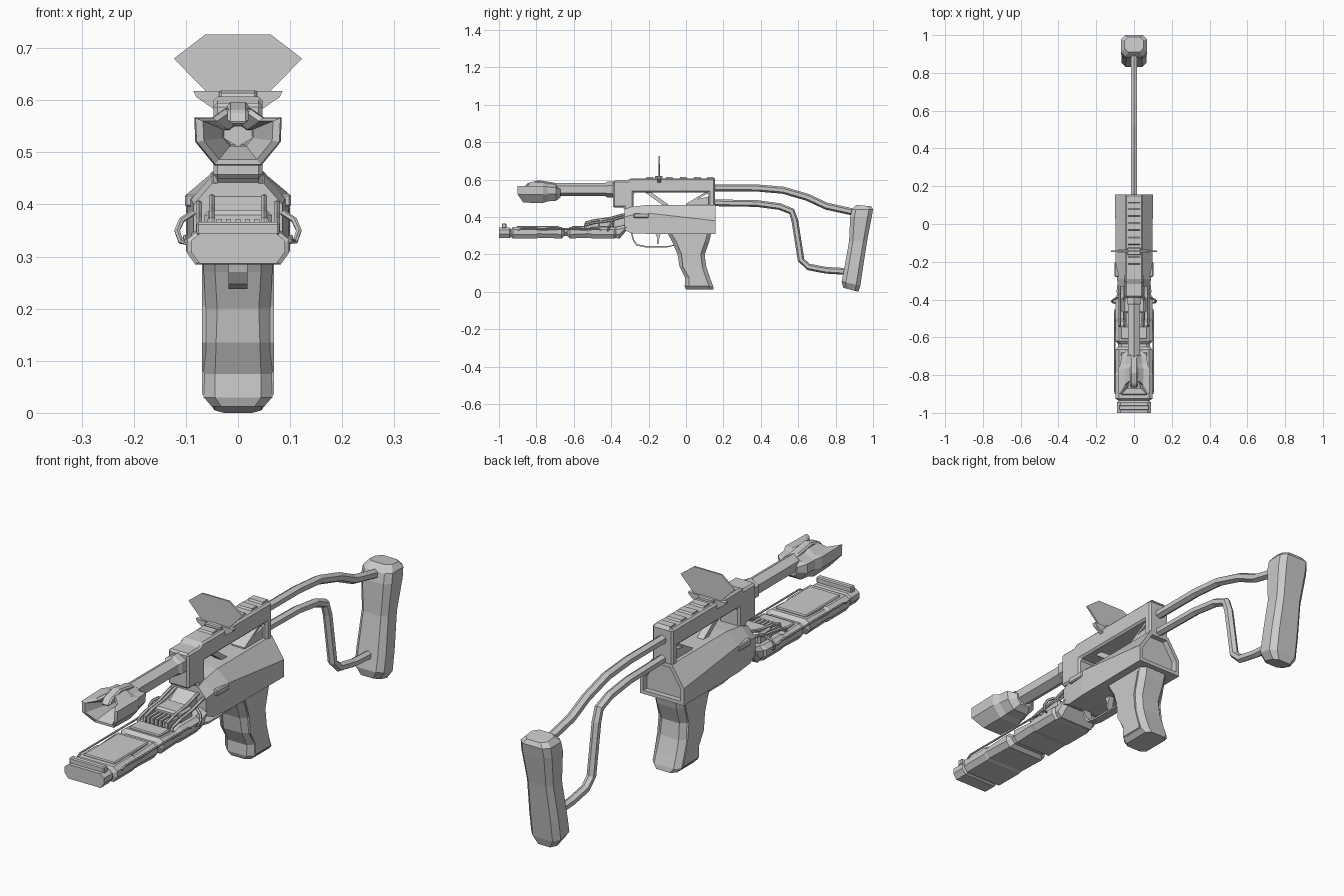
import bpy, bmesh, math
from mathutils import Vector


def mesh_obj(name, verts, faces, bevel=0):
    me = bpy.data.meshes.new(name)
    me.from_pydata([tuple(v) for v in verts], [], faces)
    bm = bmesh.new()
    bm.from_mesh(me)
    bmesh.ops.recalc_face_normals(bm, faces=bm.faces)
    bm.to_mesh(me)
    bm.free()
    ob = bpy.data.objects.new(name, me)
    bpy.context.collection.objects.link(ob)
    if bevel:
        m = ob.modifiers.new("bevel", 'BEVEL')
        m.width, m.segments, m.limit_method = bevel, 1, 'ANGLE'
    return ob


def loft(name, rings, bevel=0):
    """Skin a list of equal-length rings and cap both ends."""
    n = len(rings[0])
    verts = [v for r in rings for v in r]
    faces = [list(range(n)), list(range(len(verts) - n, len(verts)))]
    for k in range(len(rings) - 1):
        for i in range(n):
            j = (i + 1) % n
            faces.append([k*n + i, k*n + j, (k+1)*n + j, (k+1)*n + i])
    return mesh_obj(name, verts, faces, bevel)


def side_prism(name, yz, hw, bevel=0, x=0):
    return loft(name, [[(x + s*hw, y, z) for y, z in yz] for s in (-1, 1)], bevel)


def box(name, x0, x1, y0, y1, z0, z1, bevel=0):
    return side_prism(name, [(y0, z0), (y1, z0), (y1, z1), (y0, z1)],
                      (x1 - x0)/2, bevel, (x0 + x1)/2)


def sym(half):
    """Mirror a top-to-bottom half outline across x."""
    return half + [(-x, z) for x, z in reversed(half)]


def tube(name, pts, r, sides=6):
    pts = [Vector(p) for p in pts]
    rings = []
    for i, p in enumerate(pts):
        t = (pts[min(i+1, len(pts)-1)] - pts[max(i-1, 0)]).normalized()
        a = Vector((1, 0, 0)) if abs(t.x) < 0.9 else Vector((0, 0, 1))
        u = t.cross(a).normalized()
        v = t.cross(u)
        rings.append([p + r*(math.cos(2*math.pi*k/sides)*u + math.sin(2*math.pi*k/sides)*v)
                      for k in range(sides)])
    return loft(name, rings)


def column(name, rows):
    """Vertical loft of octagons: z, slope, y front, y back, half width, chamfer."""
    rings = []
    for z, dz, a, b, w, c in rows:
        o = [(w-c, a), (w, a+c), (w, b-c), (w-c, b), (c-w, b), (-w, b-c), (-w, a+c), (c-w, a)]
        rings.append([(x, y, z + dz*(y-a)/(b-a)) for x, y in o])
    return loft(name, rings)


# Upper receiver: open frame around the window
side_prism("upper_receiver", [(-.39, .595), (-.31, .595), (-.30, .607), (.155, .607), (.155, .45),
                              (.12, .45), (.12, .53), (-.28, .53), (-.28, .43), (-.33, .43),
                              (-.33, .45), (-.39, .45)], .047, .012)
side_prism("window_wedge", [(0, .47), (.125, .545), (.125, .53), (.06, .495), (.125, .51),
                            (.125, .46), (0, .46)], .03)
side_prism("window_strut", [(-.225, .535), (-.19, .535), (-.085, .46), (-.12, .46)], .015)
for y in (-.19, -.085, -.01, .065, .135):
    side_prism("rail_tooth", [(y-.03, .60), (y-.02, .614), (y+.012, .614), (y+.022, .60)], .032)

# Lower receiver: wedge section with a recessed rear face
body = [(-.33, [(.05, .44), (.085, .40), (.085, .33)]),
        (-.29, [(.05, .455), (.09, .41), (.09, .312)]),
        (-.2, [(.045, .465), (.098, .42), (.098, .31)]),
        (.157, [(.045, .465), (.1, .38), (.1, .31)]),
        (.157, [(.037, .45), (.085, .375), (.085, .325)]),
        (.135, [(.035, .45), (.083, .375), (.083, .325)])]
loft("lower_receiver", [[(x, y, z) for x, z in sym(h)] for y, h in body])

# Barrel and collars
def hexring(y, r, z=.547):
    return [(r*math.sin(k*math.pi/3), y, z + r*math.cos(k*math.pi/3)) for k in range(6)]

loft("barrel", [hexring(-.76, .036), hexring(-.38, .036)])
loft("barrel_collar", [hexring(-.43, .036), hexring(-.42, .044), hexring(-.38, .044)])

# Flared muzzle with a notched, hollow front
outline = sym([(.024, .585), (.05, .567), (.084, .567), (.082, .52), (.045, .475)])
front = [-.83, -.85, -.90, -.90, -.87]
front += front[::-1]

def muzzle_ring(y, s):
    ys = y if isinstance(y, list) else [y]*10
    return [(x*s, yy, .532 + (z-.532)*s) for (x, z), yy in zip(outline, ys)]

loft("muzzle", [muzzle_ring(-.67, .45), muzzle_ring(-.695, .8), muzzle_ring(-.74, .85),
                muzzle_ring(-.765, 1), muzzle_ring(front, .97), muzzle_ring(front, .8),
                muzzle_ring(-.80, .35), muzzle_ring(-.72, .3)])
side_prism("muzzle_ridge", [(-.87, .555), (-.85, .58), (-.79, .597), (-.70, .583), (-.69, .56)], .02, .006)

# Fore-end: chamfered tray, necked down at the segment grooves
def tray_ring(y, w, lo, hi):
    return [(x, y, z) for x, z in sym([(w-.018, hi), (w, hi-.014), (w, lo+.022), (w-.016, lo)])]

tray = [(-1, .09, .287, .345), (-.945, .09, .287, .345), (-.935, .082, .294, .335),
        (-.925, .098, .285, .347), (-.80, .098, .285, .347), (-.79, .098, .289, .34),
        (-.665, .098, .285, .347), (-.65, .084, .298, .334), (-.635, .084, .298, .334),
        (-.62, .098, .285, .347), (-.52, .098, .289, .34), (-.50, .098, .285, .347),
        (-.385, .098, .285, .347), (-.375, .09, .287, .347), (-.355, .092, .285, .35),
        (-.32, .088, .325, .36), (-.27, .08, .33, .37)]
loft("fore_end", [tray_ring(*t) for t in tray])
box("nose_bar", -.08, .08, -.985, -.96, .34, .366, .004)
for y0, y1 in ((-.905, -.68), (-.61, -.54)):
    box("tray_panel", -.07, .07, y0, y1, .335, .353, .004)

# Ribbed block and hoses between fore-end and receiver
box("ribbed_block", -.065, .065, -.47, -.385, .34, .388, .008)
side_prism("neck_block", [(-.40, .345), (-.39, .375), (-.33, .415), (-.22, .43), (-.22, .345)], .045)
for i in range(7):
    x = -.054 + i*.018
    box("rib", x-.005, x+.005, -.535, -.46, .345, .372)
for s in (-1, 1):
    for x, d in ((.05, 0), (.075, -.012)):
        tube("hose", [(s*x, -.54, .345), (s*x, -.535, .37+d), (s*x, -.49, .382+d),
                      (s*x, -.41, .392+d), (s*x, -.34, .412+d), (s*x, -.22, .42+d)], .007)
    box("side_lug", s*.09-.012, s*.09+.012, -.28, -.20, .395, .42, .004)
    tube("side_loop", [(s*.09, -.42, .325), (s*.11, -.415, .33), (s*.117, -.41, .35),
                       (s*.108, -.40, .37), (s*.085, -.39, .385)], .006)
    tube("edge_rail", [(s*.1, -.90, .33), (s*.102, -.88, .338), (s*.102, -.47, .338),
                       (s*.1, -.45, .33)], .004)

# Trigger and guard
side_prism("trigger", [(-.165, .315), (-.135, .315), (-.143, .285), (-.148, .255), (-.156, .257),
                       (-.152, .285)], .012)
guard = [(-.295, .315), (-.283, .27), (-.265, .247), (-.22, .238), (-.10, .238), (-.045, .25)]
inner = [(y + .006, z + .007) for y, z in reversed(guard)]
side_prism("trigger_guard", guard + inner, .018)

# Grip
column("grip", [(.315, 0, -.10, .135, .066, .02), (.27, 0, -.075, .125, .066, .022),
                (.20, 0, -.045, .10, .062, .022), (.135, 0, -.035, .108, .064, .022),
                (.075, 0, -.005, .128, .066, .022), (.03, 0, -.007, .145, .066, .022),
                (.012, 0, 0, .148, .05, .018)])
for s in (-1, 1):
    side_prism("grip_panel", [(-.055, .295), (.105, .295), (.08, .2), (.088, .13), (.115, .035),
                              (.015, .035), (.015, .08), (-.018, .135), (-.025, .205)],
               .004, 0, s*.065)

# Sight plate and its base
def front_prism(name, half, y0, y1):
    return loft(name, [[(x, y, z) for x, z in sym(half)] for y in (y0, y1)])

front_prism("sight_plate", [(.063, .726), (.123, .68), (.05, .605), (.03, .60)], -.147, -.14)
front_prism("sight_base", [(.086, .618), (.08, .606), (.045, .582)], -.152, -.135)
box("sight_mount", -.036, .036, -.165, -.125, .585, .62, .004)

# Shoulder stock: two bent tubes and the butt pad
upper = [(.14, .556), (.38, .555), (.52, .543), (.65, .505), (.75, .458), (.90, .425)]
lower = [(.14, .476), (.38, .472), (.50, .456), (.565, .43), (.582, .38), (.615, .17),
         (.655, .133), (.75, .115), (.87, .108)]
tube("stock_tube_upper", [(0, y, z) for y, z in upper], .019)
tube("stock_tube_lower", [(0, y, z) for y, z in lower], .018)
column("butt_pad", [(.465, -.008, .91, .99, .05, .02), (.44, 0, .887, 1.0, .068, .022),
                    (.40, 0, .878, .993, .07, .022), (.27, 0, .872, .968, .06, .02),
                    (.12, 0, .845, .945, .067, .022), (.055, -.022, .832, .932, .067, .022),
                    (.022, -.022, .84, .922, .045, .018)])
